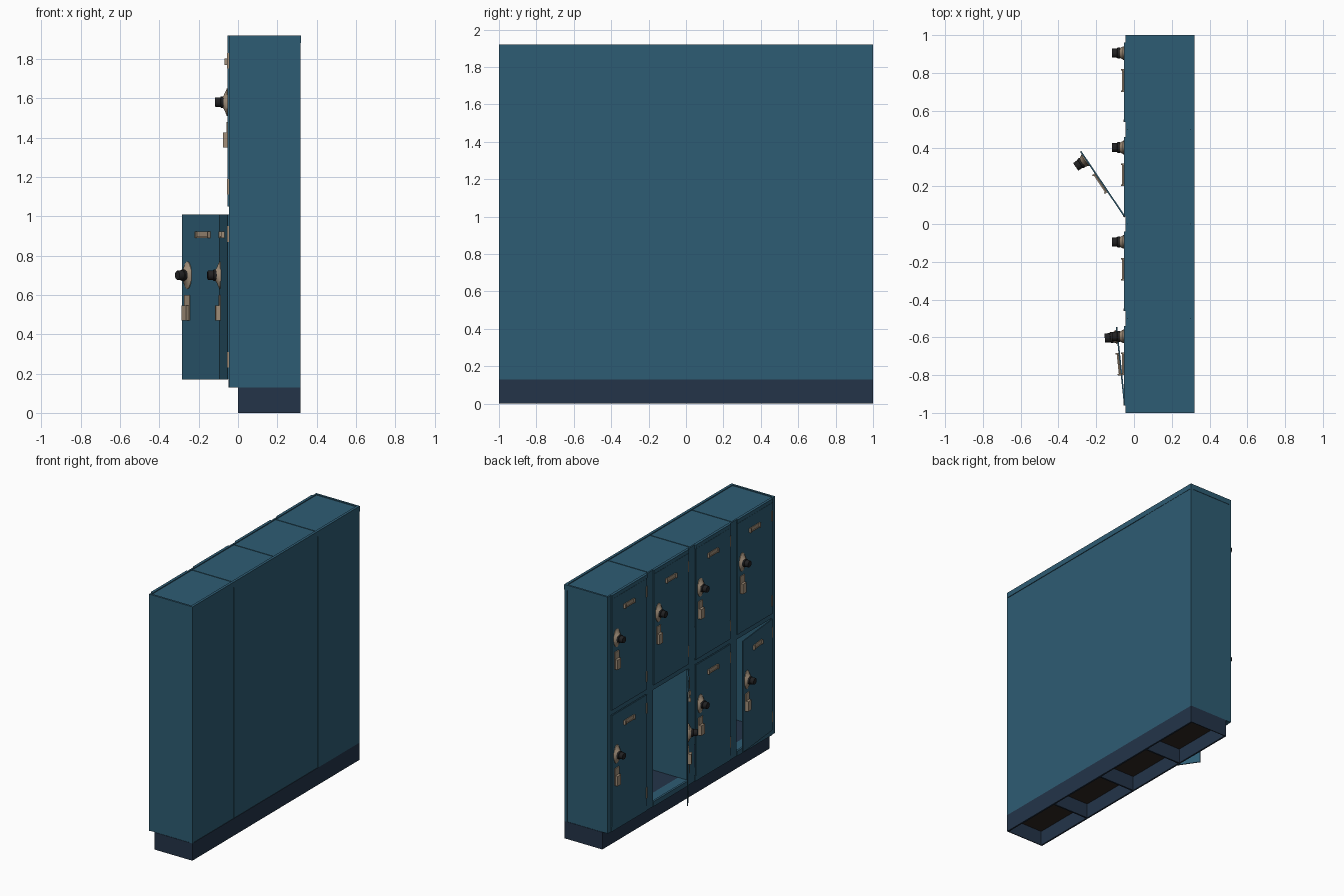
import bpy, bmesh, math
from mathutils import Matrix, Vector

if "Cube" in bpy.data.objects:
    bpy.data.objects.remove(bpy.data.objects["Cube"])


def material(name, rgb):
    m = bpy.data.materials.new(name)
    m.diffuse_color = (*rgb, 1)
    m.use_nodes = True
    m.node_tree.nodes["Principled BSDF"].inputs["Base Color"].default_value = m.diffuse_color
    return m


BLUE = material("steel blue", (0.027, 0.107, 0.172))
NAVY = material("dark navy", (0.017, 0.034, 0.066))
TAN = material("tan metal", (0.36, 0.275, 0.195))
BLACK = material("black plastic", (0.015, 0.015, 0.016))
BROWN = material("dark brown", (0.028, 0.02, 0.017))


def finish(name, bm, mat, matrix=None):
    bmesh.ops.recalc_face_normals(bm, faces=bm.faces)
    me = bpy.data.meshes.new(name)
    bm.to_mesh(me)
    bm.free()
    me.materials.append(mat)
    ob = bpy.data.objects.new(name, me)
    bpy.context.collection.objects.link(ob)
    if matrix:
        ob.matrix_world = matrix
    return ob


def boxes(name, mat, items, matrix=None):
    """One object from a list of (x0, x1, y0, y1, z0, z1) boxes."""
    bm = bmesh.new()
    for x0, x1, y0, y1, z0, z1 in items:
        mid = Vector(((x0 + x1) / 2, (y0 + y1) / 2, (z0 + z1) / 2))
        size = Matrix.Diagonal((x1 - x0, y1 - y0, z1 - z0, 1))
        bmesh.ops.create_cube(bm, size=1, matrix=Matrix.Translation(mid) @ size)
    return finish(name, bm, mat, matrix)


def turned(name, mat, profile, u, z, matrix, sides=20):
    """Rings (distance out, half width, half height) stacked along -x."""
    bm = bmesh.new()
    rings = []
    for n, ry, rz in profile:
        rings.append([bm.verts.new((-n, u + ry * math.cos(a), z + rz * math.sin(a)))
                      for a in (2 * math.pi * i / sides for i in range(sides))])
    for a, b in zip(rings, rings[1:]):
        for i in range(sides):
            j = (i + 1) % sides
            bm.faces.new((a[i], a[j], b[j], b[i]))
    bm.faces.new(rings[0])
    bm.faces.new(rings[-1])
    ob = finish(name, bm, mat, matrix)
    bpy.ops.object.select_all(action='DESELECT')
    ob.select_set(True)
    bpy.context.view_layer.objects.active = ob
    bpy.ops.object.shade_smooth_by_angle(angle=math.radians(40))
    return ob


COLS = [-1.0, -0.5, 0.0, 0.5]
FRONT, BACK = -0.045, 0.318
BASE, TOP = 0.13, 1.92
DOOR_W, DOOR_H, PITCH = 0.42, 0.84, 0.88

# plinth: open underneath, one cell per column
plinth = [(0, 0.012, -1, 1, 0, BASE), (0.306, BACK, -1, 1, 0, BASE)]
plinth += [(0.012, 0.306, max(y - 0.006, -1), min(y + 0.006, 1), 0, BASE)
           for y in COLS + [1.0]]
boxes("plinth", NAVY, plinth)
boxes("plinth_ceiling", BROWN, [(0.01, 0.308, -0.995, 0.995, 0.11, 0.12)])
boxes("locker_floor", NAVY, [(0.06, 0.31, -0.99, 0.99, 0.121, 0.15)])

# cabinet shell: end walls, dividers, floor lip, shelf, roof, back panels
shell = [(FRONT + 0.01, 0.30, -0.997, -0.985, BASE, 1.915),
         (FRONT + 0.01, 0.30, 0.985, 0.997, BASE, 1.915),
         (0.295, BACK, -1, -0.985, BASE, TOP),
         (0.295, BACK, 0.985, 1, BASE, TOP),
         (FRONT + 0.01, 0.06, -0.99, 0.99, BASE, 0.15),
         (FRONT + 0.01, 0.31, -0.99, 0.99, 1.02, 1.04)]
shell += [(FRONT + 0.01, 0.31, y - 0.008, y + 0.008, BASE, 1.91) for y in COLS[1:]]
boxes("cabinet_shell", BLUE, shell)
boxes("back_panels", BLUE, [(0.306, BACK - (0 if y == 0.5 else 0.003),
                             y + 0.001, y + 0.499, BASE, 1.918) for y in COLS])
boxes("roof_panels", BLUE, [(FRONT + 0.01, 0.30, y + 0.003, y + 0.497, 1.895, 1.914)
                            for y in COLS])
boxes("roof_rim", BLUE, [(0.30, BACK + 0.002, -1, 1, 1.88, TOP),
                         (FRONT, 0.30, -1, -0.985, 1.88, TOP),
                         (FRONT, 0.30, 0.985, 1, 1.88, TOP)])

# face frame: posts between doors and rails above and below them
frame = [(FRONT, FRONT + 0.012, max(y - 0.04, -1), min(y + 0.04, 1), BASE, TOP)
         for y in COLS + [1.0]]
for y in COLS:
    a, b = y + 0.04, y + 0.46
    frame += [(FRONT - 0.004, FRONT + 0.012, a, b, BASE, 0.168),
              (FRONT, FRONT + 0.012, a, b, 1.012, 1.048),
              (FRONT - 0.009, FRONT + 0.012, a, b, 1.892, TOP)]
boxes("face_frame", BLUE, frame)

# doors with their fittings, built at the hinge and swung open by an angle
swing = {(0, 0): 6, (2, 0): 34}
for c, y in enumerate(COLS):
    for r in range(2):
        tag = f"_{c + 1}_{r + 1}"
        m = (Matrix.Translation((FRONT, y + 0.04, 0.17 + PITCH * r))
             @ Matrix.Rotation(math.radians(swing.get((c, r), 0)), 4, 'Z'))
        boxes("door" + tag, BLUE, [(-0.008, 0, 0.002, DOOR_W - 0.002, 0, DOOR_H)], m)
        # hinge leaves
        boxes("hinges" + tag, TAN, [(-0.010, -0.002, 0, 0.012, z, z + 0.08)
                                    for z in (0.06, 0.70)], m)
        # card holder with raised end tabs
        boxes("card_holder" + tag, TAN,
              [(-0.013, -0.006, 0.16, 0.28, 0.72, 0.752),
               (-0.024, -0.006, 0.16, 0.168, 0.72, 0.752),
               (-0.024, -0.006, 0.272, 0.28, 0.72, 0.752),
               (-0.018, -0.006, 0.168, 0.272, 0.72, 0.726)], m)
        # oval lock plate and dial
        turned("lock_plate" + tag, TAN,
               [(0.006, 0.036, 0.07), (0.012, 0.036, 0.07), (0.018, 0.032, 0.055),
                (0.028, 0.027, 0.034), (0.034, 0.025, 0.028)], 0.365, 0.53, m)
        turned("lock_dial" + tag, BLACK,
               [(0.028, 0.029, 0.029), (0.042, 0.029, 0.029), (0.044, 0.025, 0.025),
                (0.069, 0.024, 0.024), (0.072, 0.022, 0.022)], 0.365, 0.53, m)
        # pull handle below the lock
        boxes("pull_handle" + tag, TAN,
              [(-0.014, -0.006, 0.342, 0.39, 0.30, 0.43),
               (-0.032, -0.006, 0.345, 0.387, 0.30, 0.375)], m)
